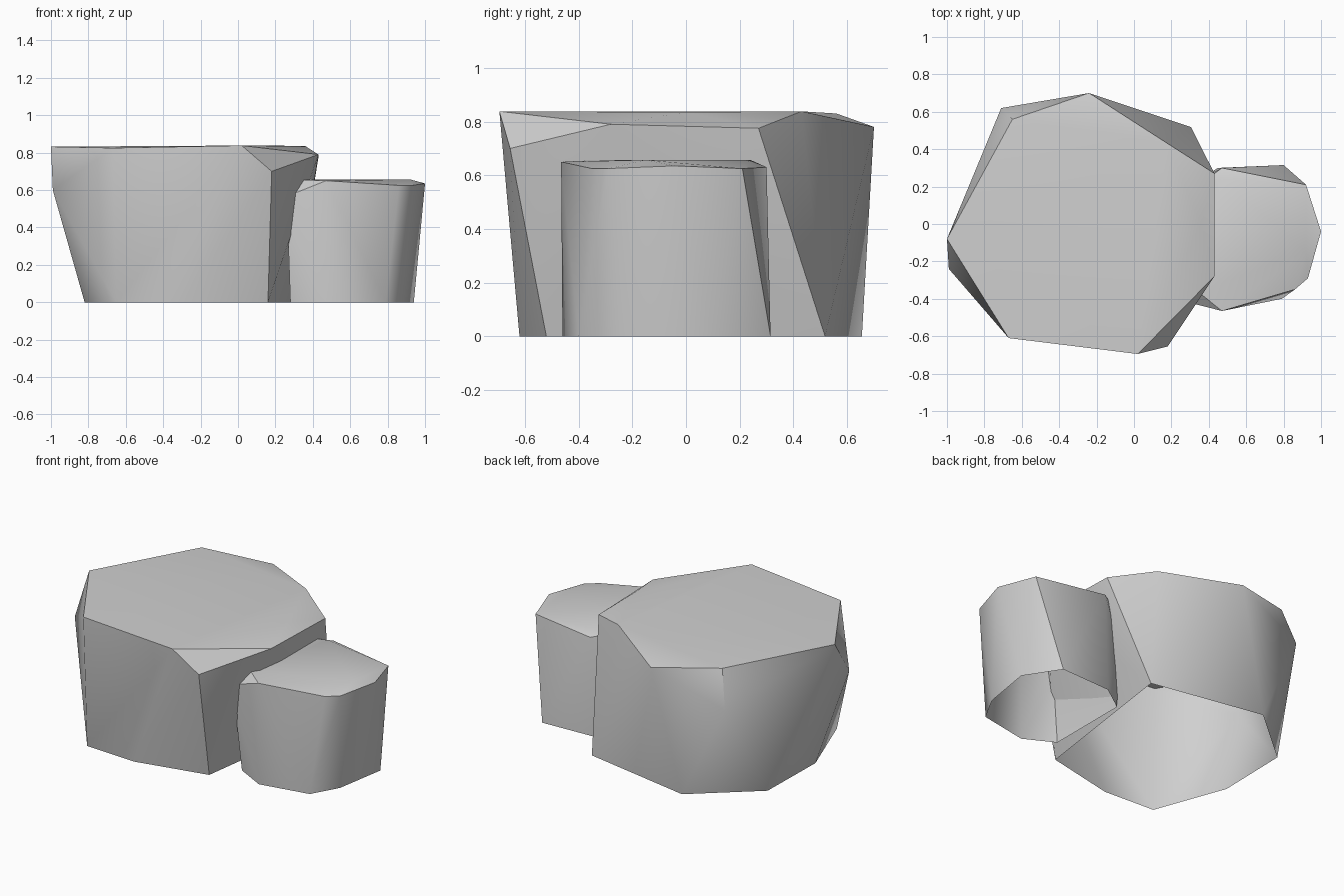
import bpy, bmesh, math

if "Cube" in bpy.data.objects:
    bpy.data.objects.remove(bpy.data.objects["Cube"])

# One grey stone material
stone = bpy.data.materials.new("grey stone")
stone.diffuse_color = (0.63, 0.63, 0.63, 1)
stone.use_nodes = True
stone.node_tree.nodes["Principled BSDF"].inputs["Base Color"].default_value = stone.diffuse_color


def rock(name, points, angle):
    """Chiselled stone: hull around its corners, open underneath."""
    bm = bmesh.new()
    for p in points:
        bm.verts.new(p)
    bmesh.ops.convex_hull(bm, input=bm.verts)
    loose = [v for v in bm.verts if not v.link_faces]
    bmesh.ops.delete(bm, geom=loose, context='VERTS')
    bmesh.ops.recalc_face_normals(bm, faces=bm.faces)
    base = [f for f in bm.faces if all(v.co.z < 0.001 for v in f.verts)]
    bmesh.ops.delete(bm, geom=base, context='FACES')
    mesh = bpy.data.meshes.new(name)
    bm.to_mesh(mesh)
    bm.free()
    mesh.materials.append(stone)
    ob = bpy.data.objects.new(name, mesh)
    bpy.context.collection.objects.link(ob)
    bpy.ops.object.select_all(action='DESELECT')
    ob.select_set(True)
    bpy.context.view_layer.objects.active = ob
    bpy.ops.object.shade_smooth_by_angle(angle=math.radians(angle))


# Large rock: top rim, shoulder corners, base
rock("large_rock", [
    (-.67, -.61, .825), (.02, -.695, .838), (.36, 0, .835), (.18, .43, .838),
    (-.65, .56, .83), (-1, -.08, .832),
    (.18, -.655, .70), (.43, -.28, .79), (.43, .27, .775),
    (-.24, .70, .78), (-.71, .62, .60), (-.99, -.24, .60),
    (-.65, -.60, 0), (-.30, -.62, 0), (.16, -.52, 0), (.305, .518, 0),
    (-.43, .655, 0), (-.81, .33, 0), (-.82, -.14, 0)], 42)

# Small rock: top rim, shoulder corners, base
rock("small_rock", [
    (.47, .24, .657), (.92, -.15, .657), (.47, -.465, .65), (.34, -.36, .655),
    (.34, .20, .655), (.47, .30, .63), (.92, .21, .625), (1, -.04, .635),
    (.93, -.29, .625), (.86, -.35, .625), (.295, -.42, .58), (.265, -.41, .43),
    (.28, .20, .40), (.28, -.36, 0), (.47, -.46, 0), (.79, -.40, 0),
    (.885, -.23, 0), (.94, .10, 0), (.80, .315, 0), (.45, .30, 0),
    (.28, .18, 0)], 42)
